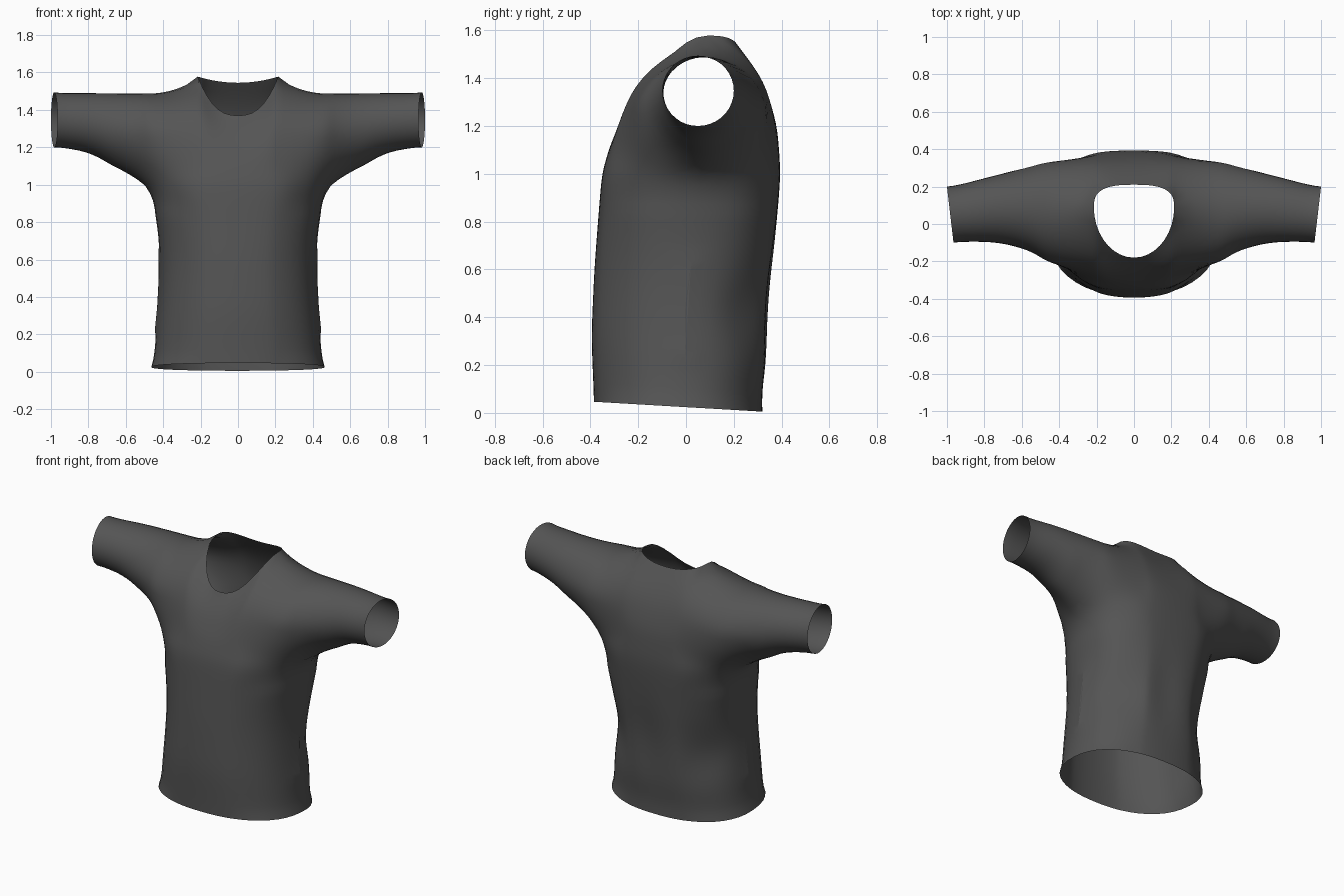
import bpy, bmesh, math

if "Cube" in bpy.data.objects:
    bpy.data.objects.remove(bpy.data.objects["Cube"])

FRONT, BACK = -1, 1
NECK_X, ARM_X, PIT_Z = 0.215, 0.5, 1.0


def lerp(a, b, t):
    return a + (b - a) * t


def table(points, t):
    """Read a value from a list of (position, value) pairs."""
    if t <= points[0][0]:
        return points[0][1]
    for (t0, a), (t1, b) in zip(points, points[1:]):
        if t <= t1:
            return lerp(a, b, (t - t0) / (t1 - t0))
    return points[-1][1]


# Torso: half width, side seam depth, chest and back outlines by height
HALF_WIDTH = [(.02, .464), (.2, .447), (.35, .432), (.5, .424), (.62, .424),
              (.8, .443), (.9, .464), (.96, .485), (1.0, .508)]
SEAM_Y = [(0, -.02), (.6, .02), (1.0, .08)]
ROUNDNESS = [(0, 2.3), (.6, 2.3), (1.0, 2.6)]
CENTRE = {
    FRONT: [(.02, -.385), (.3, -.397), (.6, -.384), (1.0, -.353),
            (1.12, -.318), (1.25, -.258), (1.37, -.18)],
    BACK: [(.02, .32), (.1, .315), (.2, .338), (.5, .354), (.7, .375),
           (1.0, .397), (1.2, .382), (1.35, .337), (1.45, .28), (1.545, .21)],
}
SHOULDER_Z = [(.215, 1.578), (.26, 1.562), (.3, 1.54), (.4, 1.503), (.5, 1.496), (1, 1.494)]

# Sleeve: underside, front and back outlines by distance from the middle
SLEEVE_LOW = [(.5, .99), (.58, 1.034), (.7, 1.11), (.78, 1.16), (.84, 1.176), (1, 1.2)]
SLEEVE_FRONT = [(.5, -.185), (.6, -.14), (.7, -.112), (.8, -.1), (1, -.1)]
SLEEVE_BACK = [(.5, .335), (.6, .305), (.7, .275), (.8, .25), (.9, .222), (1, .2)]

# Neckline: lowest height, opening depth, roundness, rise
NECK = {FRONT: (1.37, -.28, 2.0, 2.6), BACK: (1.545, .11, 2.8, 2.0)}

# Columns across the torso as fractions of the half width
SHOULDER_COLS, NECK_COLS = 8, 18
u_neck = NECK_X / ARM_X
th = math.acos(u_neck)
side_u = [math.cos(th * i / SHOULDER_COLS) for i in range(SHOULDER_COLS)]
neck_u = [u_neck * math.cos(math.pi * i / NECK_COLS) for i in range(NECK_COLS + 1)]
COLS = side_u + neck_u + [-u for u in reversed(side_u)]
TORSO_ROWS, YOKE_ROWS, SLEEVE_RINGS = 24, 18, 14


def bulge(u, z):
    p = table(ROUNDNESS, z)
    return max(0, 1 - abs(u) ** p) ** (1 / p)


def sleeve_point(x, v, side):
    """Half ring of the sleeve, from the underside (v=0) to the top (v=1)."""
    lo, hi = table(SLEEVE_LOW, x), table(SHOULDER_Z, x)
    yf, yb = table(SLEEVE_FRONT, x), table(SLEEVE_BACK, x)
    swell = max(0, math.sin(math.pi * v))
    if v < .5:  # underarm narrows to a fold near the body
        swell **= table([(.5, 1.5), (.8, 1.0)], x)
    y = (yf + yb) / 2 + side * (yb - yf) / 2 * swell
    return y, lerp(lo, hi, (1 - math.cos(math.pi * v)) / 2)


def dent(x, z, x0, z0, wx, wz):
    return math.exp(-((x - x0) / wx) ** 2 - ((z - z0) / wz) ** 2)


def torso_point(u, z, side):
    w, mid = table(HALF_WIDTH, z), table(SEAM_Y, z)
    y = mid + (table(CENTRE[side], z) - mid) * bulge(u, z)
    x = w * u
    if side == BACK:  # draped hollows over the small of the back
        y -= .055 * dent(abs(x), z, .33, .43, .08, .13)
        y -= .02 * dent(x, z, .04, .5, .09, .25)
    return x, y, z - .06 * y * (1 - z)  # hem dips toward the back


def top_edge(u, side):
    """Height and opening factor of the shoulder seam and neckline."""
    x = abs(u) * ARM_X
    low, depth, power, rise = NECK[side]
    if x >= NECK_X - 1e-6:
        return table(SHOULDER_Z, x), 0
    r = x / NECK_X
    return lerp(low, SHOULDER_Z[0][1], r ** rise), (1 - r ** power) ** (1 / power)


def yoke_point(u, v, side):
    """Chest and upper back between the two armholes."""
    z_top, open_top = top_edge(u, side)
    low = lerp(PIT_Z, SLEEVE_LOW[0][1], u ** 8)
    ease = (1 - math.cos(math.pi * v)) / 2
    z = lerp(low, z_top, lerp(v, ease, u * u))
    edge_y = sleeve_point(ARM_X, v, side)[0]
    mid_y = table(CENTRE[side], lerp(PIT_Z, NECK[side][0], v))
    s = lerp(bulge(u, PIT_Z), open_top, v ** 1.5)
    y = lerp(edge_y, mid_y, s)
    y += .02 * v ** 3 * (1 - u * u) * (1 - open_top)
    return ARM_X * u, y, z


def add_grid(bm, rows):
    verts = [[bm.verts.new(p) for p in row] for row in rows]
    for r0, r1 in zip(verts, verts[1:]):
        for i in range(len(r0) - 1):
            bm.faces.new((r0[i], r0[i + 1], r1[i + 1], r1[i]))


def relax(verts, rounds):
    """Smooth the cloth, keeping the hem, cuffs and neckline in place."""
    verts = [v for v in verts if not v.is_boundary]
    for _ in range(rounds):
        moved = []
        for vert in verts:
            near = [e.other_vert(vert).co for e in vert.link_edges]
            avg = sum(near[1:], near[0].copy()) / len(near)
            moved.append(vert.co.lerp(avg, .5))
        for vert, co in zip(verts, moved):
            vert.co = co


bm = bmesh.new()
vs = [j / YOKE_ROWS for j in range(YOKE_ROWS + 1)]

for side in (FRONT, BACK):
    # Torso panel from hem to armpit, joined to the yoke up to the neckline
    zs = [lerp(.024, PIT_Z, j / TORSO_ROWS) for j in range(TORSO_ROWS)]
    rows = [[torso_point(u, z, side) for u in COLS] for z in zs]
    rows += [[yoke_point(u, v, side) for u in COLS] for v in vs]
    add_grid(bm, rows)

    # Sleeve halves, cuffs cut at a slight slant
    for mirror in (-1, 1):
        rows = []
        for i in range(SLEEVE_RINGS + 1):
            t = i / SLEEVE_RINGS
            ring = []
            for v in vs:
                y, z = sleeve_point(lerp(ARM_X, 1, t), v, side)
                x = lerp(ARM_X, .9825 + .117 * (y - .05), t)
                ring.append((mirror * x, y, z))
            rows.append(ring)
        add_grid(bm, rows)

# Sew the panels together and soften the folds, most of all at the armpits
bmesh.ops.remove_doubles(bm, verts=bm.verts[:], dist=.0015)
relax(bm.verts, 7)
relax([v for v in bm.verts if .28 < abs(v.co.x) < .66 and .84 < v.co.z < 1.27], 12)
relax(bm.verts, 2)
bmesh.ops.recalc_face_normals(bm, faces=bm.faces[:])

mesh = bpy.data.meshes.new("shirt")
bm.to_mesh(mesh)
bm.free()
shirt = bpy.data.objects.new("shirt", mesh)
bpy.context.collection.objects.link(shirt)

cloth = bpy.data.materials.new("charcoal_cloth")
cloth.diffuse_color = (.09, .09, .09, 1)
cloth.use_nodes = True
cloth.node_tree.nodes["Principled BSDF"].inputs["Base Color"].default_value = cloth.diffuse_color
mesh.materials.append(cloth)

bpy.context.view_layer.objects.active = shirt
shirt.select_set(True)
bpy.ops.object.shade_smooth_by_angle(angle=math.radians(60))
